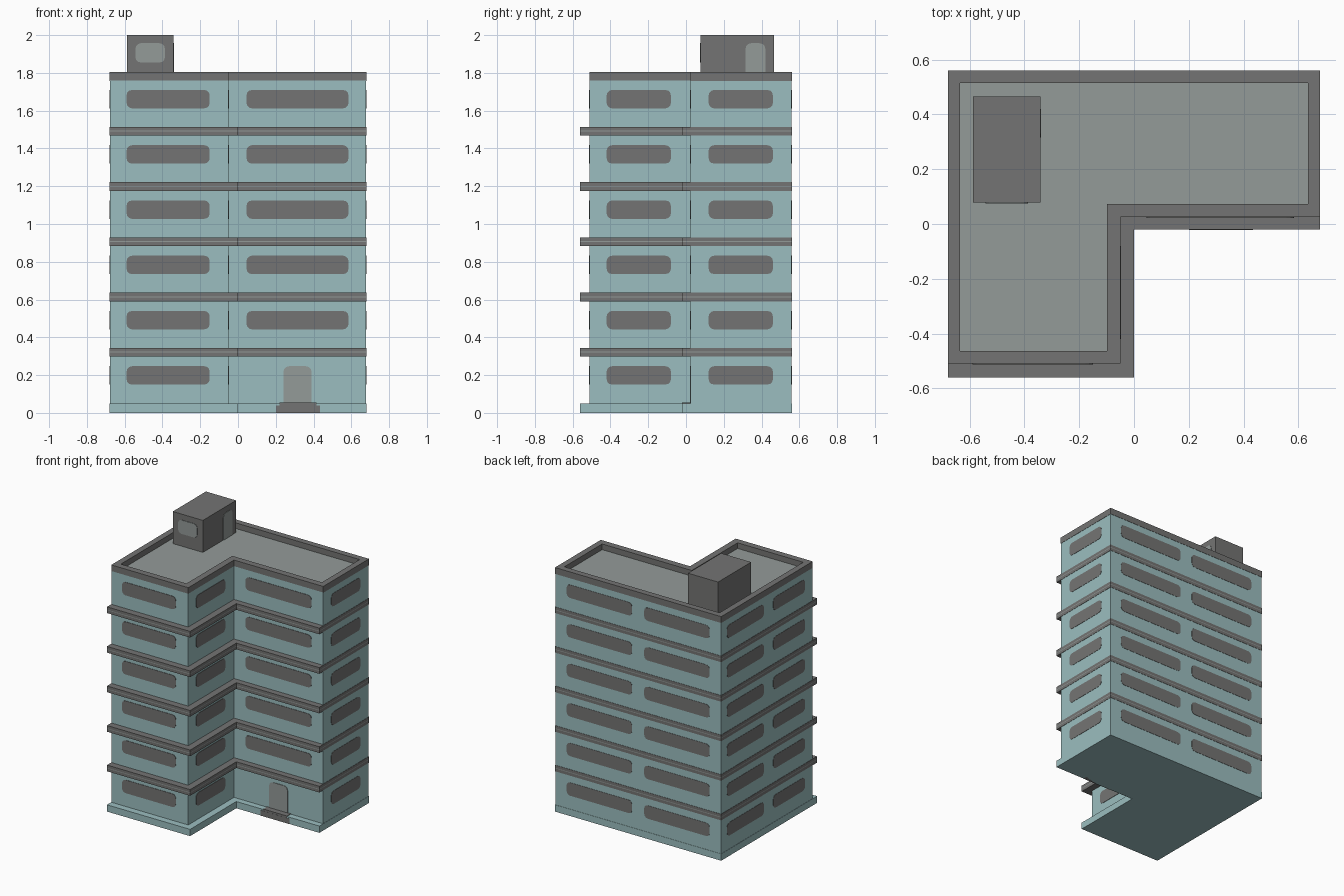
import bpy, bmesh, math

cube = bpy.data.objects.get("Cube")
if cube:
    bpy.data.objects.remove(cube, do_unlink=True)


def material(name, rgb):
    m = bpy.data.materials.new(name)
    m.use_nodes = True
    col = (*rgb, 1.0)
    m.diffuse_color = col
    bsdf = m.node_tree.nodes["Principled BSDF"]
    bsdf.inputs["Base Color"].default_value = col
    bsdf.inputs["Roughness"].default_value = 0.8
    return m


TEAL = material("pale teal wall", (0.33, 0.515, 0.525))
DARK = material("dark grey", (0.175, 0.175, 0.172))
LIGHT = material("light grey", (0.295, 0.325, 0.317))


def loft(name, loops, mats, closed=False, band_mats=None):
    """Skin a list of equal-length point loops; cap the ends or close the ring."""
    bm = bmesh.new()
    rings = [[bm.verts.new(p) for p in loop] for loop in loops]
    pairs = list(zip(rings, rings[1:]))
    if closed:
        pairs.append((rings[-1], rings[0]))
    else:
        bm.faces.new(rings[0])
        bm.faces.new(rings[-1])
    for k, (a, b) in enumerate(pairs):
        for i in range(len(a)):
            j = (i + 1) % len(a)
            f = bm.faces.new((a[i], a[j], b[j], b[i]))
            f.material_index = band_mats[k] if band_mats else 0
    bmesh.ops.recalc_face_normals(bm, faces=bm.faces)
    me = bpy.data.meshes.new(name)
    bm.to_mesh(me)
    bm.free()
    for m in mats:
        me.materials.append(m)
    ob = bpy.data.objects.new(name, me)
    bpy.context.collection.objects.link(ob)
    return ob


def ell(z, x0, y0, xi, yi, x1, y1):
    """L-shaped plan loop with its inner corner at (xi, yi)."""
    return [(x, y, z) for x, y in
            ((x0, y0), (xi, y0), (xi, yi), (x1, yi), (x1, y1), (x0, y1))]


def box(name, x0, x1, y0, y1, z0, z1, mat):
    return loft(name, [[(x0, y0, z), (x1, y0, z), (x1, y1, z), (x0, y1, z)]
                       for z in (z0, z1)], [mat])


def plate(name, axis, d0, d1, u0, u1, z0, z1, r, mat, square_bottom=False):
    """Thin rounded panel on a wall facing along the given axis."""
    pts = []
    for cx, cz, start in ((u1 - r, z1 - r, 0), (u0 + r, z1 - r, 90),
                          (u0 + r, z0 + r, 180), (u1 - r, z0 + r, 270)):
        if square_bottom and start >= 180:
            pts.append((u0 if start == 180 else u1, z0))
            continue
        for k in range(4):
            a = math.radians(start + 30 * k)
            pts.append((cx + r * math.cos(a), cz + r * math.sin(a)))
    loops = [[(u, d, z) if axis == "y" else (d, u, z) for u, z in pts]
             for d in (d0, d1)]
    return loft(name, loops, [mat])


# Main volume, kept a hair inside the ledges on the flush sides
loft("building_walls",
     [ell(z, -0.678, -0.51, -0.05, 0.025, 0.678, 0.558) for z in (0.04, 1.76)], [TEAL])

# Plinth
PLAN = (-0.68, -0.56, 0.0, -0.02, 0.68, 0.56)
loft("plinth", [ell(z, *PLAN) for z in (0.0, 0.05)], [TEAL])

# Floor ledges with a narrow pale line around the edge
STEP = 0.2925
for i in range(5):
    z = 0.298 + STEP * i
    loft(f"floor_ledge_{i + 1}",
         [ell(z + h, *PLAN) for h in (0.0, 0.021, 0.026, 0.046)],
         [DARK, LIGHT], band_mats=(0, 1, 0))

# Parapet and roof deck
OUT = (-0.68, -0.51, -0.05, 0.025, 0.68, 0.56)
INN = (-0.635, -0.463, -0.098, 0.073, 0.635, 0.515)
loft("roof_parapet",
     [ell(1.758, *OUT), ell(1.805, *OUT), ell(1.805, *INN), ell(1.758, *INN)],
     [DARK], closed=True)
loft("roof_deck", [ell(z, *INN) for z in (1.755, 1.763)], [LIGHT])

# Windows: name, wall axis, wall depth range, span along wall, first floor
WINDOWS = (
    ("front_wing_window", "y", -0.513, -0.508, -0.59, -0.15, 0),
    ("front_window", "y", 0.022, 0.027, 0.045, 0.585, 1),
    ("inner_side_window", "x", -0.052, -0.047, -0.42, -0.08, 0),
    ("left_window", "x", 0.676, 0.68, 0.12, 0.46, 0),
    ("back_left_window", "y", 0.556, 0.56, 0.05, 0.585, 0),
    ("back_right_window", "y", 0.556, 0.56, -0.585, -0.05, 0),
    ("right_rear_window", "x", -0.68, -0.676, 0.06, 0.49, 0),
    ("right_front_window", "x", -0.68, -0.676, -0.42, -0.05, 0),
)
for name, axis, d0, d1, u0, u1, first in WINDOWS:
    for i in range(first, 6):
        z = 0.15 + STEP * i
        plate(f"{name}_{i + 1}", axis, d0, d1, u0, u1, z, z + 0.097, 0.028, DARK)

# Entrance door with its doorstep
plate("entrance_door", "y", 0.021, 0.027, 0.24, 0.39, 0.045, 0.247, 0.03, LIGHT, True)
box("doorstep_lower", 0.2, 0.435, -0.022, 0.02, 0.0, 0.04, DARK)
box("doorstep_upper", 0.22, 0.415, -0.021, 0.024, 0.03, 0.054, DARK)

# Rooftop stair house
box("stair_house", -0.588, -0.342, 0.078, 0.465, 1.758, 2.0, DARK)
plate("stair_house_window", "y", 0.075, 0.08, -0.543, -0.387, 1.855, 1.957, 0.028, LIGHT)
plate("stair_house_door", "x", -0.344, -0.339, 0.315, 0.42, 1.76, 1.957, 0.03, LIGHT, True)
